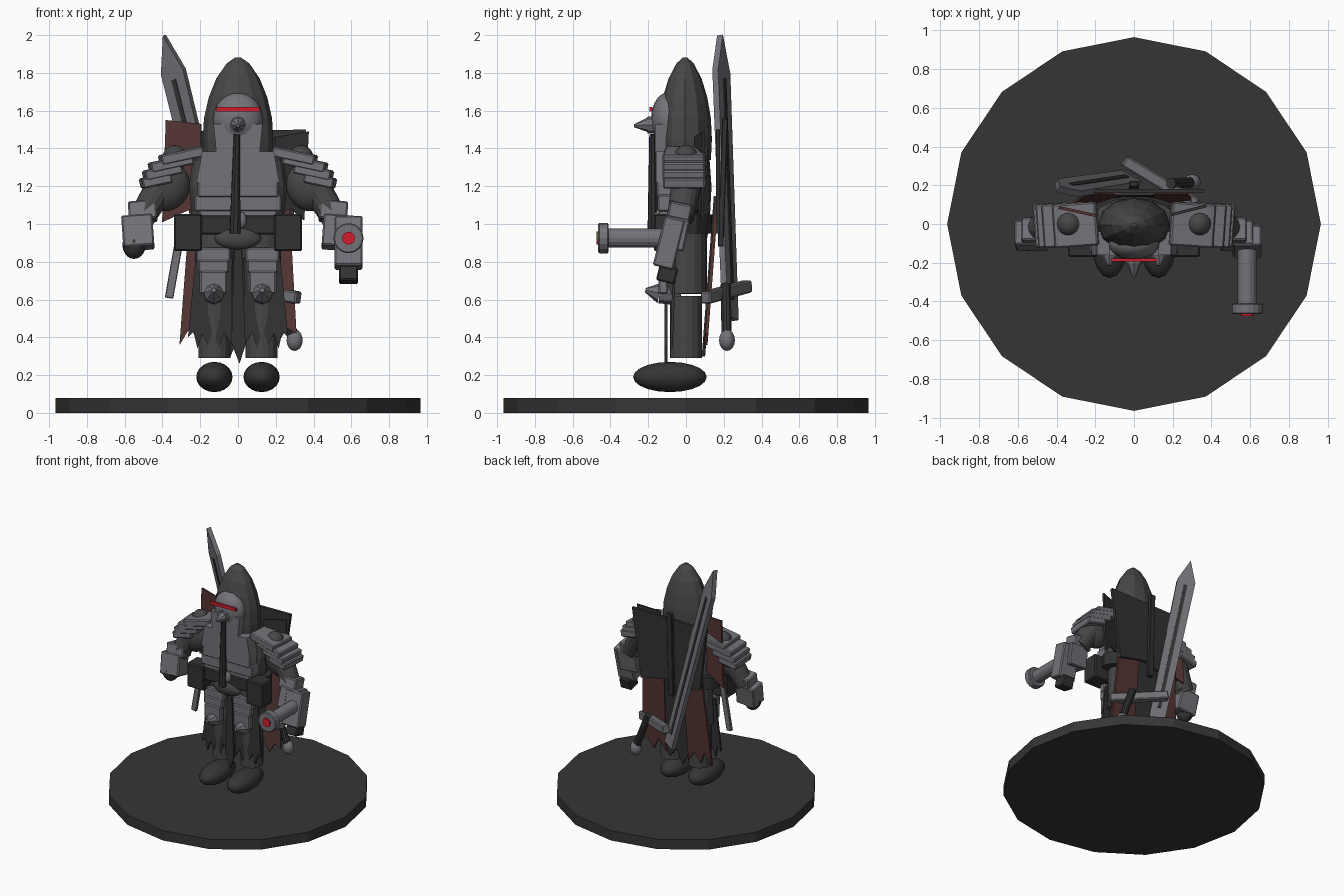
import bpy, bmesh, math
from mathutils import Matrix, Vector, Euler

if "Cube" in bpy.data.objects:
    bpy.data.objects.remove(bpy.data.objects["Cube"])

def mat(name, r, g, b):
    m = bpy.data.materials.new(name)
    m.diffuse_color = (r, g, b, 1)
    m.use_nodes = True
    m.node_tree.nodes["Principled BSDF"].inputs["Base Color"].default_value = m.diffuse_color
    return m

BLACK = mat("black cloth", .031, .032, .031)
DARK = mat("dark grey", .062, .062, .062)
BOOT = mat("boot black", .036, .036, .036)
STEEL = mat("steel", .17, .17, .19)
RUST = mat("dark red cloth", .09, .036, .034)
RED = mat("bright red", .65, .012, .025)

def finish(name, bm, m, bevel=0, smooth=False):
    bmesh.ops.recalc_face_normals(bm, faces=bm.faces)
    me = bpy.data.meshes.new(name)
    bm.to_mesh(me)
    bm.free()
    me.materials.append(m)
    ob = bpy.data.objects.new(name, me)
    bpy.context.collection.objects.link(ob)
    if smooth:
        for p in me.polygons:
            p.use_smooth = True
    if bevel:
        mod = ob.modifiers.new("bevel", 'BEVEL')
        mod.width, mod.segments = bevel, 1
    return ob

def box(name, loc, size, m, rot=(0, 0, 0), bevel=.008):
    bm = bmesh.new()
    M = (Matrix.Translation(loc) @ Euler([math.radians(a) for a in rot]).to_matrix().to_4x4()
         @ Matrix.Diagonal((*size, 1)))
    bmesh.ops.create_cube(bm, size=1, matrix=M)
    return finish(name, bm, m, bevel)

def ball(name, loc, rad, m, rot=(0, 0, 0), seg=16, rings=10):
    bm = bmesh.new()
    M = (Matrix.Translation(loc) @ Euler([math.radians(a) for a in rot]).to_matrix().to_4x4()
         @ Matrix.Diagonal((*rad, 1)))
    bmesh.ops.create_uvsphere(bm, u_segments=seg, v_segments=rings, radius=1, matrix=M)
    return finish(name, bm, m, smooth=True)

def rod(name, a, b, r1, r2, m, seg=16, bevel=0):
    a, b = Vector(a), Vector(b)
    d = b - a
    M = Matrix.Translation((a + b) / 2) @ d.to_track_quat('Z', 'Y').to_matrix().to_4x4()
    bm = bmesh.new()
    bmesh.ops.create_cone(bm, cap_ends=True, segments=seg, radius1=r1, radius2=r2,
                          depth=d.length, matrix=M)
    return finish(name, bm, m, bevel)

def plate(name, pts, t, m, origin=(0, 0, 0), zdir=(0, 0, 1), xdir=(1, 0, 0)):
    """Outline in a local x/z plane, given thickness t."""
    z = Vector(zdir).normalized()
    x = Vector(xdir)
    x = (x - z * x.dot(z)).normalized()
    y = z.cross(x)
    bm = bmesh.new()
    o = Vector(origin)
    vs = [bm.verts.new(o + x * p[0] + z * p[1] - y * t / 2) for p in pts]
    f = bm.faces.new(vs)
    r = bmesh.ops.extrude_face_region(bm, geom=[f])
    bmesh.ops.translate(bm, vec=y * t, verts=[v for v in r["geom"] if isinstance(v, bmesh.types.BMVert)])
    return finish(name, bm, m)

def lathe(name, prof, m, seg, sy, y0):
    bm = bmesh.new()
    rows = [[bm.verts.new((r * math.cos(2 * math.pi * i / seg), y0 + sy * r * math.sin(2 * math.pi * i / seg), z))
             for i in range(seg)] for r, z in prof]
    for a, b in zip(rows, rows[1:]):
        for i in range(seg):
            j = (i + 1) % seg
            bm.faces.new((a[i], a[j], b[j], b[i]))
    bm.faces.new(rows[0])
    bm.faces.new(rows[-1])
    return finish(name, bm, m)

# display base
rod("base", (0, 0, 0), (0, 0, .08), .965, .965, BOOT, 16)

# torso, belt and hood
lathe("torso", [(.2, .88), (.24, 1.0), (.26, 1.2), (.24, 1.34), (.16, 1.4)], DARK, 16, .52, 0)
lathe("belt", [(.29, .95), (.29, 1.05)], BLACK, 16, .5, 0)
lathe("hood", [(.18, 1.34), (.187, 1.45), (.18, 1.56), (.155, 1.67), (.115, 1.77), (.06, 1.85), (.015, 1.882)],
      DARK, 12, .76, -.005)

# face mask, jaw, visor and breathing spike
ball("face_mask", (0, -.1, 1.555), (.132, .085, .14), STEEL)
plate("jaw_plate", [(-.115, 1.38), (.115, 1.38), (.13, 1.53), (-.13, 1.53)], .07, STEEL, (0, -.13, 0))
box("visor", (0, -.186, 1.607), (.23, .016, .024), RED, bevel=0)
rod("mask_collar", (0, -.16, 1.525), (0, -.205, 1.525), .045, .045, STEEL, 8)
rod("mask_spike", (0, -.2, 1.525), (0, -.275, 1.52), .04, .008, STEEL, 8)
rod("breathing_hose", (-.016, -.175, .95), (-.006, -.178, 1.475), .03, .017, BLACK, 8)

# layered breastplate
plate("breastplate", [(-.22, 1.22), (.22, 1.22), (.19, 1.385), (-.19, 1.385)], .12, STEEL, (0, -.1, 0))
box("belly_plate_upper", (0, -.1, 1.185), (.43, .11, .09), STEEL)
box("belly_plate_middle", (0, -.1, 1.11), (.46, .1, .09), STEEL)
box("belly_plate_lower", (0, -.1, 1.05), (.42, .09, .07), STEEL)
box("belt_front", (0, -.13, .995), (.4, .05, .1), BLACK)
ball("buckle", (0, -.135, .925), (.125, .04, .06), DARK)
ball("buckle_stud", (.012, -.155, 1.02), (.035, .02, .045), STEEL, seg=8, rings=6)

# mirrored parts
for s, side in ((-1, "left"), (1, "right")):
    box(side + "_pouch", (s * .265, -.105, .955), (.15, .13, .195), BLACK)
    # legs
    ball(side + "_boot", (s * .125, -.085, .19), (.096, .195, .08), BOOT)
    rod(side + "_shin", (s * .125, 0, .29), (s * .125, 0, .62), .085, .085, DARK)
    rod(side + "_thigh", (s * .125, .005, .63), (s * .12, .005, .98), .105, .105, DARK)
    for i, (z, w, h) in enumerate(((.835, .18, .08), (.775, .165, .07), (.69, .145, .12))):
        box(f"{side}_thigh_plate_{i}", (s * .13, -.105 - .008 * i, z), (w, .05, h), STEEL)
    rod(side + "_knee_cap", (s * .128, -.04, .625), (s * .128, -.14, .635), .055, .055, STEEL, 8)
    rod(side + "_knee_spike", (s * .128, -.14, .635), (s * .128, -.215, .65), .055, .012, STEEL, 8)
    # arms
    ball(side + "_shoulder_joint", (s * .335, 0, 1.35), (.065, .065, .068), DARK)
    ball(side + "_upper_arm", (s * .38, 0, 1.2), (.125, .08, .135), DARK, (0, s * -25, 0))
    rod(side + "_forearm", (s * .41, 0, 1.2), (s * .51, -.03, 1.03), .08, .07, DARK)
    for i, (x, z, w) in enumerate(((.3, 1.36, .23), (.355, 1.32, .23), (.4, 1.275, .2), (.435, 1.23, .16))):
        box(f"{side}_shoulder_plate_{i}", (s * x, -.005, z), (w, .225, .055), STEEL, (0, s * 12, s * -4))
    box(side + "_cuff", (s * .505, -.035, 1.065), (.15, .12, .1), STEEL, (-12, s * 4, 0))
    box(side + "_gauntlet", (s * .53, -.06, .955), (.165, .13, .17), STEEL, (-12, s * 4, 0))

ball("left_hand", (-.55, -.075, .89), (.062, .065, .075), BOOT)

# wrist cannon
box("cannon_body", (.585, -.09, .9), (.15, .11, .27), STEEL, (-14, 0, 0))
box("cannon_grip", (.585, -.1, .735), (.1, .1, .09), BLACK, (-14, 0, 0))
rod("cannon_barrel", (.585, -.1, .925), (.585, -.42, .925), .05, .05, STEEL)
rod("cannon_muzzle", (.585, -.41, .925), (.585, -.465, .925), .08, .08, STEEL, bevel=.006)
rod("cannon_core", (.585, -.46, .925), (.585, -.475, .925), .034, .034, RED)

# ragged front cloth
half = [(.03, .82), (.035, .36), (.075, .43), (.1, .34), (.13, .44), (.16, .36),
        (.19, .42), (.215, .34), (.235, .43), (.265, .4), (.225, .82)]
for s, side in ((-1, "left"), (1, "right")):
    plate(side + "_front_cloth", [(s * x, z) for x, z in half], .015, BLACK, (0, -.092, 0), (0, .04, 1))
plate("centre_cloth", [(-.02, .88), (-.035, .37), (.008, .26), (.04, .36), (.02, .88)], .015, BLACK, (0, -.105, 0))

# cape: dark upper panel over hanging strips
plate("cape_upper", [(-.31, 1.49), (-.25, .99), (-.08, .96), (.05, 1.0), (.28, .95), (.36, 1.5)],
      .022, BLACK, (0, .17, 0))
lean = (0, .075, 1)
plate("cape_strip_left", [(-.25, 1.15), (-.31, .36), (-.25, .46), (-.21, .36), (-.16, .44), (-.1, .36), (-.08, 1.15)],
      .018, RUST, (0, .078, 0), lean)
plate("cape_strip_middle", [(-.1, 1.15), (-.11, .42), (-.04, .3), (.01, .42), (.07, .34), (.12, .42), (.1, 1.15)],
      .018, BLACK, (0, .07, 0), lean)
plate("cape_strip_right", [(.08, 1.15), (.1, .38), (.16, .47), (.21, .37), (.26, .45), (.31, .42), (.27, 1.15)],
      .018, RUST, (0, .078, 0), lean)
plate("left_cape_flap", [(-.39, 1.55), (-.2, 1.53), (-.2, 1.1), (-.3, 1.06), (-.41, 1.01)], .015, RUST,
      (0, 0, 0), xdir=(1, -.22, 0))
plate("right_cape_flap", [(.2, 1.46), (.385, 1.49), (.36, 1.02), (.29, 1.08), (.2, 1.05)], .015, BLACK,
      (0, 0, 0), xdir=(1, .25, 0))
box("back_strap", (0, .195, 1.22), (.045, .03, .68), BLACK, (-2, 0, 0), .004)

# greatsword across the back
lo, hi = Vector((-.02, .235, .5)), Vector((-.39, .18, 2.0))
L, zd, xd = (hi - lo).length, hi - lo, (.87, -.45, 0)
plate("sword_blade", [(-.06, 0), (.06, 0), (.068, L - .2), (0, L), (-.068, L - .2)], .035, STEEL, lo, zd, xd)
plate("sword_fuller", [(-.013, .1), (.013, .1), (.013, L - .24), (-.013, L - .24)], .043, BLACK, lo, zd, xd)
box("sword_guard", (.135, .215, .64), (.44, .06, .065), STEEL, (0, 8, -31))
rod("sword_grip", (.19, .21, .68), (.29, .215, .42), .028, .028, BLACK, 10)
ball("sword_pommel", (.3, .217, .385), (.045, .042, .057), STEEL, seg=10, rings=8)

# hip dagger
box("dagger", (-.333, -.04, .79), (.045, .025, .37), STEEL, (0, 10, 0), .004)
